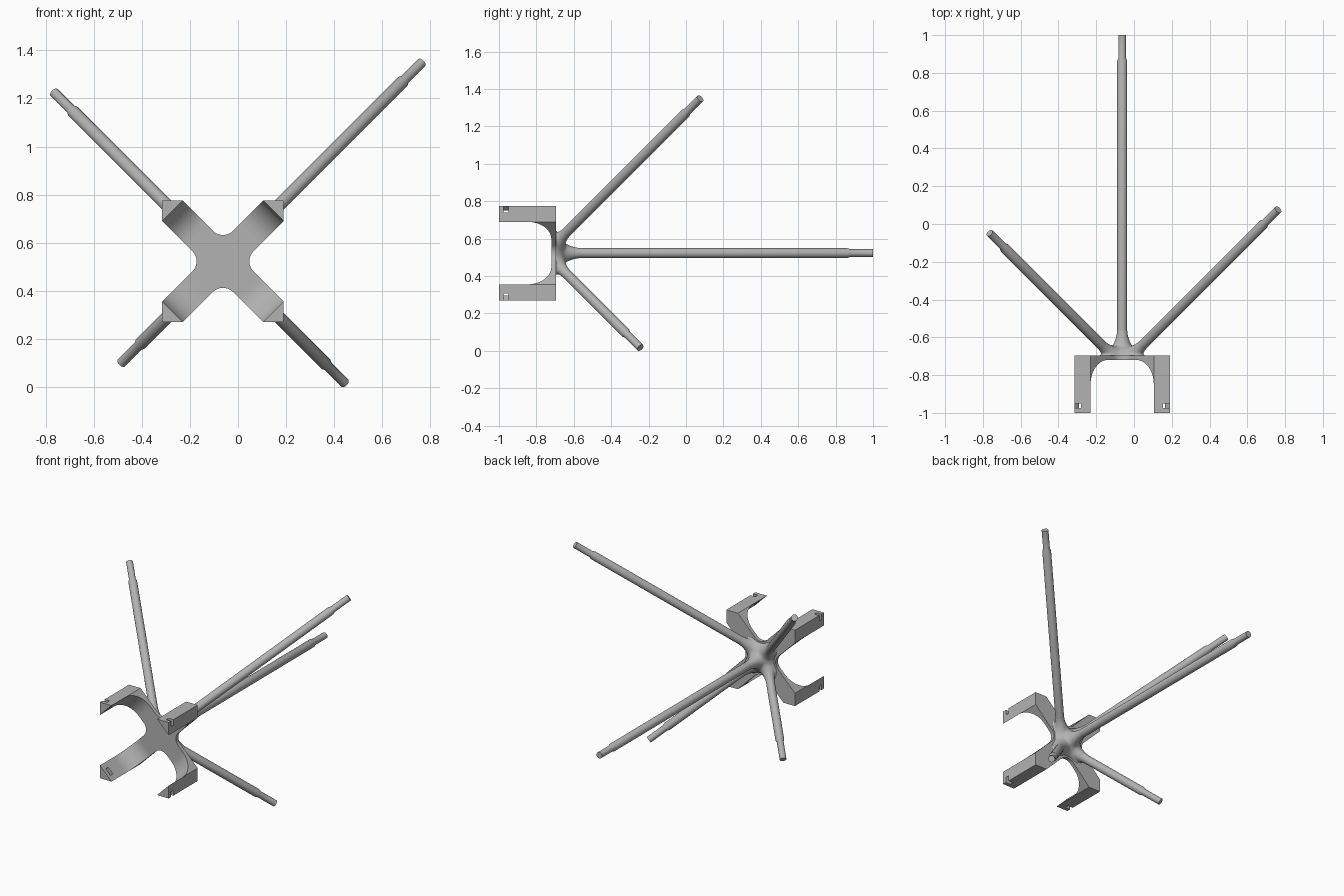
import bpy, bmesh, math
from mathutils import Vector, Matrix

if "Cube" in bpy.data.objects:
    bpy.data.objects.remove(bpy.data.objects["Cube"])

HUB = Vector((-0.0625, -0.75, 0.5225))
HALF, LEG = 0.2525, 0.085             # bracket half size, leg side
FRONT, FLOOR, BACK = -1.0, -0.72, -0.695
ROD_R, TIP_R = 0.0265, 0.0205

grey = bpy.data.materials.new("plain_grey")
grey.use_nodes = True
grey.diffuse_color = (0.45, 0.45, 0.45, 1)
grey.node_tree.nodes["Principled BSDF"].inputs["Base Color"].default_value = grey.diffuse_color


def add_object(name, bm):
    bmesh.ops.recalc_face_normals(bm, faces=bm.faces)
    mesh = bpy.data.meshes.new(name)
    bm.to_mesh(mesh)
    bm.free()
    mesh.materials.append(grey)
    obj = bpy.data.objects.new(name, mesh)
    bpy.context.collection.objects.link(obj)
    return obj


def smooth(obj, angle):
    bpy.ops.object.select_all(action='DESELECT')
    obj.select_set(True)
    bpy.context.view_layer.objects.active = obj
    bpy.ops.object.shade_smooth_by_angle(angle=math.radians(angle))


def bake(obj):
    graph = bpy.context.evaluated_depsgraph_get()
    mesh = bpy.data.meshes.new_from_object(obj.evaluated_get(graph))
    obj.modifiers.clear()
    obj.data = mesh


def prism(bm, points, offset):
    face = bm.faces.new([bm.verts.new(p) for p in points])
    out = bmesh.ops.extrude_face_region(bm, geom=[face])
    moved = [v for v in out["geom"] if isinstance(v, bmesh.types.BMVert)]
    bmesh.ops.translate(bm, verts=moved, vec=offset)


def arc(cx, cy, r, start, end, steps):
    angles = [math.radians(start + (end - start) * i / steps) for i in range(steps + 1)]
    return [(cx + r * math.cos(a), cy + r * math.sin(a)) for a in angles]


def lathe(bm, profile, direction, segments=32):
    # Revolve (distance, radius) pairs around a ray from the hub
    turn = direction.to_track_quat('Z', 'Y').to_matrix()
    rings = []
    for dist, r in profile:
        rings.append([bm.verts.new(HUB + turn @ Vector((x, y, dist)))
                      for x, y in arc(0, 0, r, 0, 360, segments)[:-1]])
    for a, b in zip(rings, rings[1:]):
        for i in range(segments):
            j = (i + 1) % segments
            bm.faces.new((a[i], a[j], b[j], b[i]))
    bm.faces.new(rings[0][::-1])
    bm.faces.new(rings[-1])


def diagonal(s, t, y, angle):
    # Point at s along and t across a diagonal of the bracket
    c, n = math.cos(angle), math.sin(angle)
    return Vector((HUB.x + s * c - t * n, y, HUB.z + s * n + t * c))


# Bracket: cross outline with rounded crotches, full depth
quarter = [(HALF, HALF - LEG), (HALF, HALF), (HALF - LEG, HALF)]
quarter += arc(0, LEG + 0.06 * math.sqrt(2), 0.06, -45, -135, 10)
outline = []
for k in range(4):
    turn = Matrix.Rotation(k * math.pi / 2, 2)
    outline += [turn @ Vector(p) for p in quarter]
bm = bmesh.new()
prism(bm, [(HUB.x + p.x, FRONT, HUB.z + p.y) for p in outline], (0, BACK - FRONT, 0))
bracket = add_object("bracket", bm)

# Cutters: two rounded channels and four tie slots
cutters = []
inner = (2 * HALF - LEG) / math.sqrt(2)
R = 0.13
channel = arc(inner - R, FLOOR - R, R, 0, 90, 12) + arc(R - inner, FLOOR - R, R, 90, 180, 12)
channel += [(-inner, FRONT - 0.1), (inner, FRONT - 0.1)]
for k in range(2):
    a = math.pi / 4 + k * math.pi / 2
    bm = bmesh.new()
    prism(bm, [diagonal(s, -0.15, y, a) for s, y in channel],
          diagonal(0, 0.15, 0, a) - diagonal(0, -0.15, 0, a))
    cutters.append(add_object("channel_cutter", bm))
for k in range(4):
    a = math.pi / 4 + k * math.pi / 2
    bm = bmesh.new()
    corners = [(0.27, -0.025), (0.4, -0.025), (0.4, 0.025), (0.27, 0.025)]
    prism(bm, [diagonal(s, t, -0.975, a) for s, t in corners], (0, 0.025, 0))
    cutters.append(add_object("slot_cutter", bm))
for cutter in cutters:
    cutter.hide_render = True
    mod = bracket.modifiers.new("cut", 'BOOLEAN')
    mod.operation, mod.solver, mod.object = 'DIFFERENCE', 'EXACT', cutter
bake(bracket)
for cutter in cutters:
    bpy.data.objects.remove(cutter)
smooth(bracket, 25)

# Rods: four diagonal ones and one straight back, each with a thinner tip
rods = {
    "upper_left_rod": (Vector((1, 1, 1)), 0.826),
    "upper_right_rod": (Vector((-1, 1, 1)), 0.702),
    "lower_left_rod": (Vector((1, 1, -1)), 0.506),
    "lower_right_rod": (Vector((-1, 1, -1)), 0.422),
    "back_rod": (Vector((0, 1, 0)), 1.75),
}
for name, (way, reach) in rods.items():
    length = reach * way.length
    bm = bmesh.new()
    lathe(bm, [(0.11, ROD_R), (length - 0.137, ROD_R), (length - 0.122, TIP_R),
               (length, TIP_R)], way.normalized())
    smooth(add_object(name, bm), 35)

# Hub: ball, flares and arm pads melted together, cut flat at the bracket
bm = bmesh.new()
bmesh.ops.create_uvsphere(bm, u_segments=32, v_segments=16, radius=0.115,
                          matrix=Matrix.Translation(HUB))
for way, reach in rods.values():
    lathe(bm, [(0, 0.06), (0.1, 0.055), (0.13, 0.04), (0.16, 0.031), (0.2, 0.027)],
          way.normalized())
for k in range(2):
    a = math.pi / 4 + k * math.pi / 2
    corners = [(-0.2, -0.055), (0.2, -0.055), (0.2, 0.055), (-0.2, 0.055)]
    prism(bm, [diagonal(s, t, -0.8, a) for s, t in corners], (0, 0.103, 0))
hub = add_object("hub", bm)
mod = hub.modifiers.new("melt", 'REMESH')
mod.mode, mod.voxel_size = 'VOXEL', 0.006
mod = hub.modifiers.new("soften", 'SMOOTH')
mod.factor, mod.iterations = 0.5, 24
bake(hub)
bm = bmesh.new()
bm.from_mesh(hub.data)
bmesh.ops.bisect_plane(bm, geom=bm.verts[:] + bm.edges[:] + bm.faces[:],
                       plane_co=(0, -0.705, 0), plane_no=(0, -1, 0), clear_outer=True)
bmesh.ops.holes_fill(bm, edges=[e for e in bm.edges if e.is_boundary])
bm.to_mesh(hub.data)
bm.free()
smooth(hub, 60)
